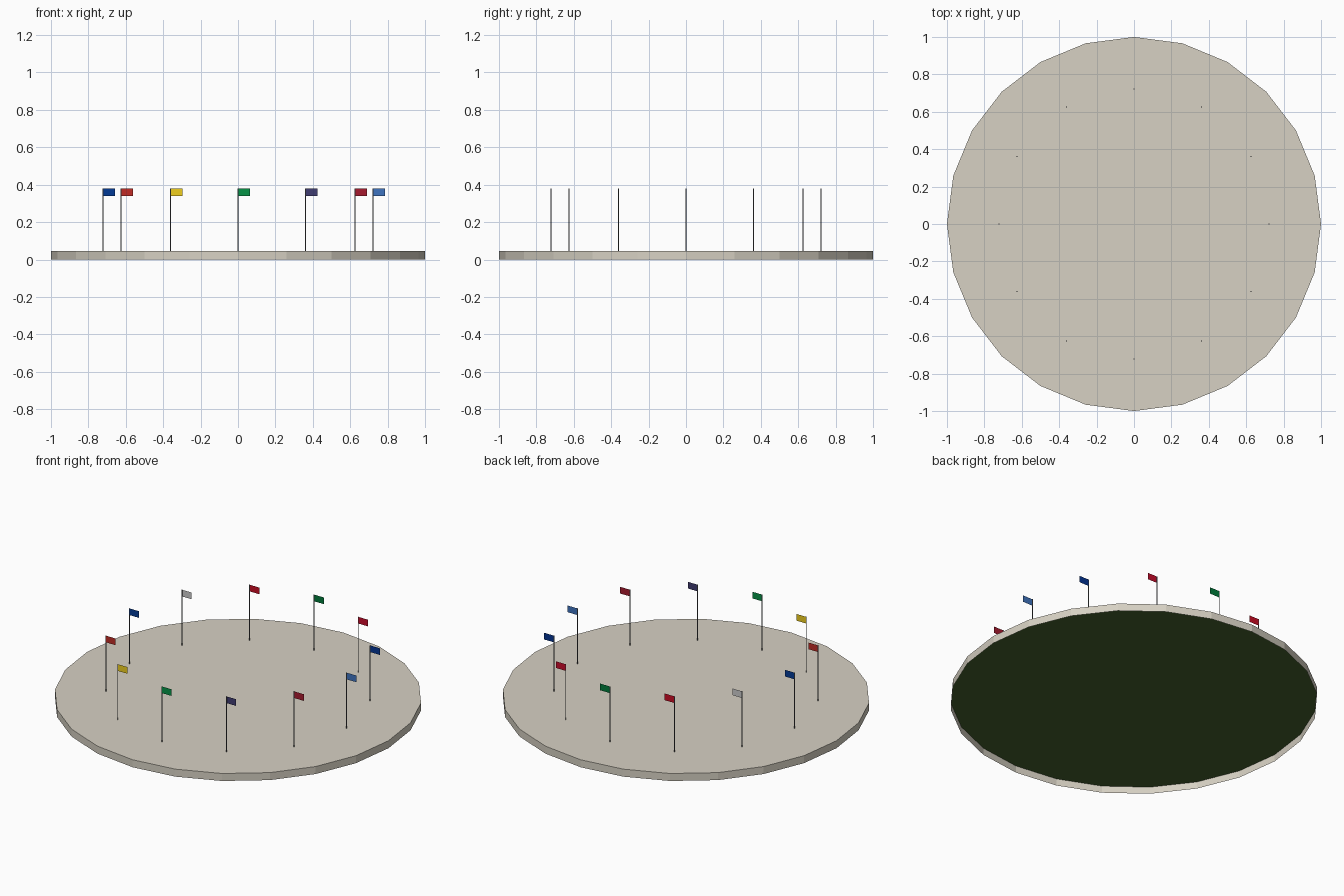
import bpy, bmesh, math

if "Cube" in bpy.data.objects:
    bpy.data.objects.remove(bpy.data.objects["Cube"])

def material(name, rgb):
    # sRGB 0-255 to linear
    m = bpy.data.materials.new(name)
    m.diffuse_color = [(c / 255) ** 2.2 for c in rgb] + [1]
    m.use_nodes = True
    m.node_tree.nodes["Principled BSDF"].inputs["Base Color"].default_value = m.diffuse_color
    return m

def add_object(name, bm, mat, loc=(0, 0, 0)):
    me = bpy.data.meshes.new(name)
    bm.to_mesh(me)
    bm.free()
    me.materials.append(mat)
    ob = bpy.data.objects.new(name, me)
    ob.location = loc
    bpy.context.collection.objects.link(ob)
    return ob

def cylinder(sides, radius, z0, z1):
    bm = bmesh.new()
    bmesh.ops.create_cone(bm, cap_ends=True, segments=sides, radius1=radius,
                          radius2=radius, depth=z1 - z0)
    bmesh.ops.translate(bm, verts=bm.verts, vec=(0, 0, (z0 + z1) / 2))
    return bm

stone = material("stone", (214, 208, 194))
grass = material("grass", (70, 96, 48))
metal = material("pole_metal", (110, 112, 115))
PLAZA_TOP = 0.045

# Round stone plaza: top and side wall, open underneath
bm = cylinder(24, 1.0, 0.0, PLAZA_TOP)
bm.normal_update()
bottom = [f for f in bm.faces if f.normal.z < -0.9]
bmesh.ops.delete(bm, geom=bottom, context='FACES_ONLY')
add_object("plaza", bm, stone)

# Green disc just beneath the paving, seen from below
bm = bmesh.new()
bmesh.ops.create_circle(bm, cap_ends=True, segments=24, radius=0.999)
bmesh.ops.reverse_faces(bm, faces=bm.faces)
add_object("grass_underside", bm, grass, (0, 0, PLAZA_TOP - 0.004))

# Ring of flagpoles, counter-clockwise from +x
R, TOP, FLAG_W, FLAG_H = 0.722, 0.379, 0.065, 0.04
colours = [(65, 115, 190), (10, 55, 145), (200, 20, 48), (0, 122, 61),
           (200, 20, 40), (198, 198, 202), (10, 60, 148), (190, 48, 42),
           (240, 205, 36), (15, 145, 72), (66, 62, 112), (165, 32, 50)]
for i, rgb in enumerate(colours):
    a = math.radians(30 * i)
    loc = (R * math.cos(a), R * math.sin(a), 0)
    add_object(f"flagpole_{i + 1}", cylinder(6, 0.0025, PLAZA_TOP, TOP), metal, loc)

    # Flat flag flying towards +x
    bm = bmesh.new()
    bm.faces.new([bm.verts.new(v) for v in (
        (0, 0, TOP - FLAG_H), (FLAG_W, 0, TOP - FLAG_H), (FLAG_W, 0, TOP), (0, 0, TOP))])
    add_object(f"flag_{i + 1}", bm, material(f"flag_colour_{i + 1}", rgb), loc)
